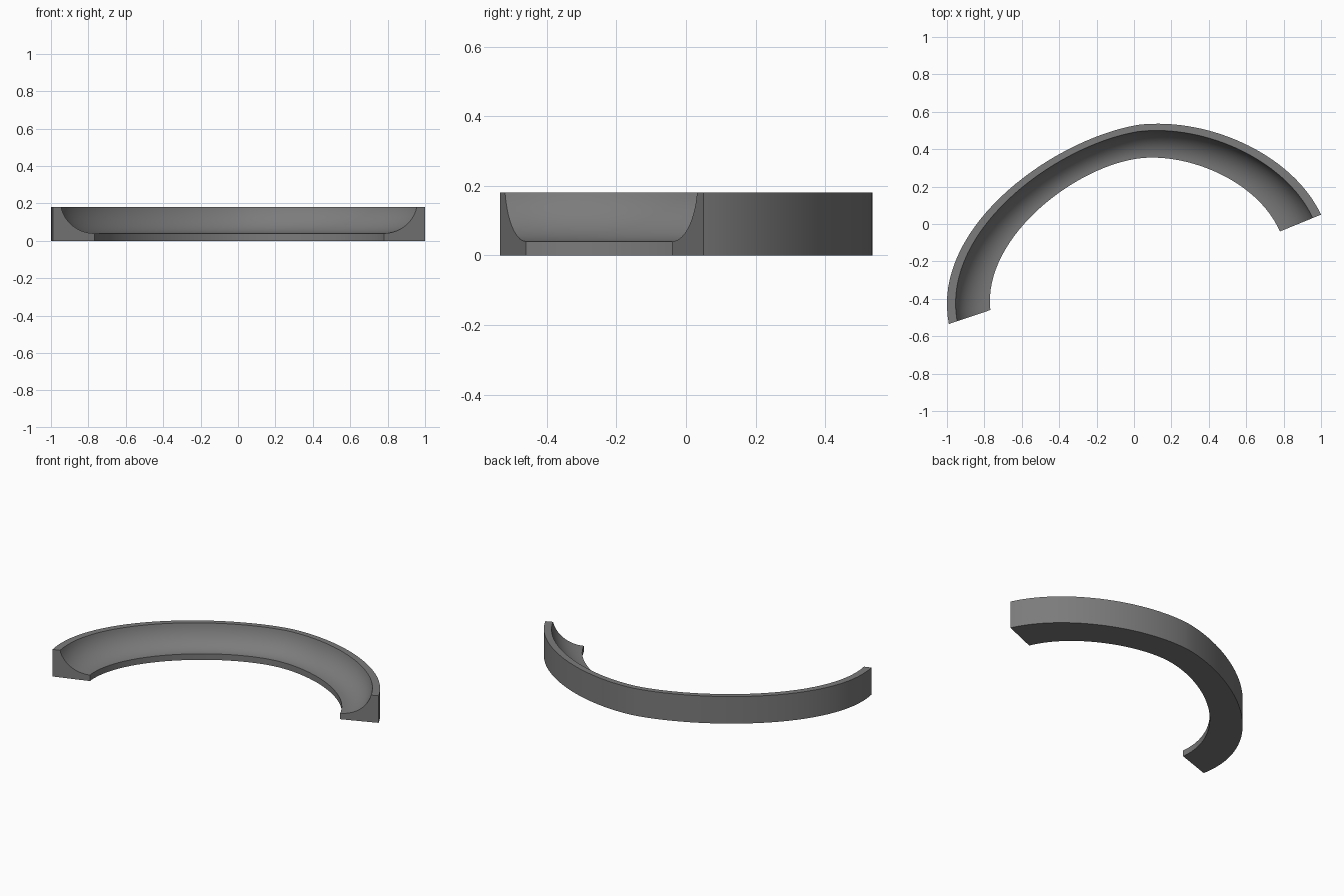
import bpy, bmesh, math
from mathutils import Vector
from mathutils.geometry import interpolate_bezier

cube = bpy.data.objects.get("Cube")
if cube:
    bpy.data.objects.remove(cube, do_unlink=True)

HEIGHT, FLOOR, LIP = 0.18, 0.04, 0.2
STEPS, ARC_STEPS, SWEEP = 32, 14, math.radians(78)

# Grey material
grey = bpy.data.materials.new("dark_grey")
grey.use_nodes = True
grey.diffuse_color = (0.2, 0.2, 0.2, 1)
bsdf = grey.node_tree.nodes["Principled BSDF"]
bsdf.inputs["Base Color"].default_value = (0.2, 0.2, 0.2, 1)


def rail(*controls):
    """Two joined bezier segments in the ground plane."""
    p = [Vector((x, y, 0)) for x, y in controls]
    first = interpolate_bezier(*p[:4], STEPS)
    return first + interpolate_bezier(*p[3:], STEPS)[1:]


# Outer and inner edges of the curved ramp
outer = rail((-0.99, -0.535), (-1.09, -0.02), (-0.44, 0.45), (0.02, 0.53),
             (0.40, 0.575), (0.85, 0.37), (1.0, 0.05))
inner = rail((-0.768, -0.46), (-0.81, -0.08), (-0.33, 0.30), (0.02, 0.35),
             (0.28, 0.385), (0.66, 0.235), (0.78, -0.04))

# Cross-section: (fraction from outer to inner edge, height)
section = [(0, 0), (0, HEIGHT)]
for i in range(ARC_STEPS + 1):
    a = SWEEP * (1 - i / ARC_STEPS)
    across = math.cos(SWEEP)
    s = LIP + (1 - LIP) * (math.cos(a) - across) / (1 - across)
    drop = 1 - math.sin(a) / math.sin(SWEEP)
    # Steep beside the lip, gentle at the floor
    s = LIP + (1 - LIP) * (1 - math.sin(a) / math.sin(SWEEP))
    fall = (math.cos(a) - across) / (1 - across)
    section.append((s, HEIGHT - (HEIGHT - FLOOR) * fall))
section.append((1, 0))

# Sweep the section between both edges
bm = bmesh.new()
rings = []
for o, n in zip(outer, inner):
    ring = []
    for s, z in section:
        p = o.lerp(n, s)
        ring.append(bm.verts.new((p.x, p.y, z)))
    rings.append(ring)
count = len(section)
for a, b in zip(rings, rings[1:]):
    for i in range(count):
        j = (i + 1) % count
        bm.faces.new((a[i], a[j], b[j], b[i]))
bm.faces.new(rings[0])
bm.faces.new(rings[-1][::-1])
bmesh.ops.recalc_face_normals(bm, faces=bm.faces)

mesh = bpy.data.meshes.new("curved_ramp")
bm.to_mesh(mesh)
bm.free()
mesh.materials.append(grey)
ramp = bpy.data.objects.new("curved_ramp", mesh)
bpy.context.collection.objects.link(ramp)

# Smooth the curves, keep the rims sharp
bpy.ops.object.select_all(action="DESELECT")
ramp.select_set(True)
bpy.context.view_layer.objects.active = ramp
bpy.ops.object.shade_smooth_by_angle(angle=math.radians(30))
